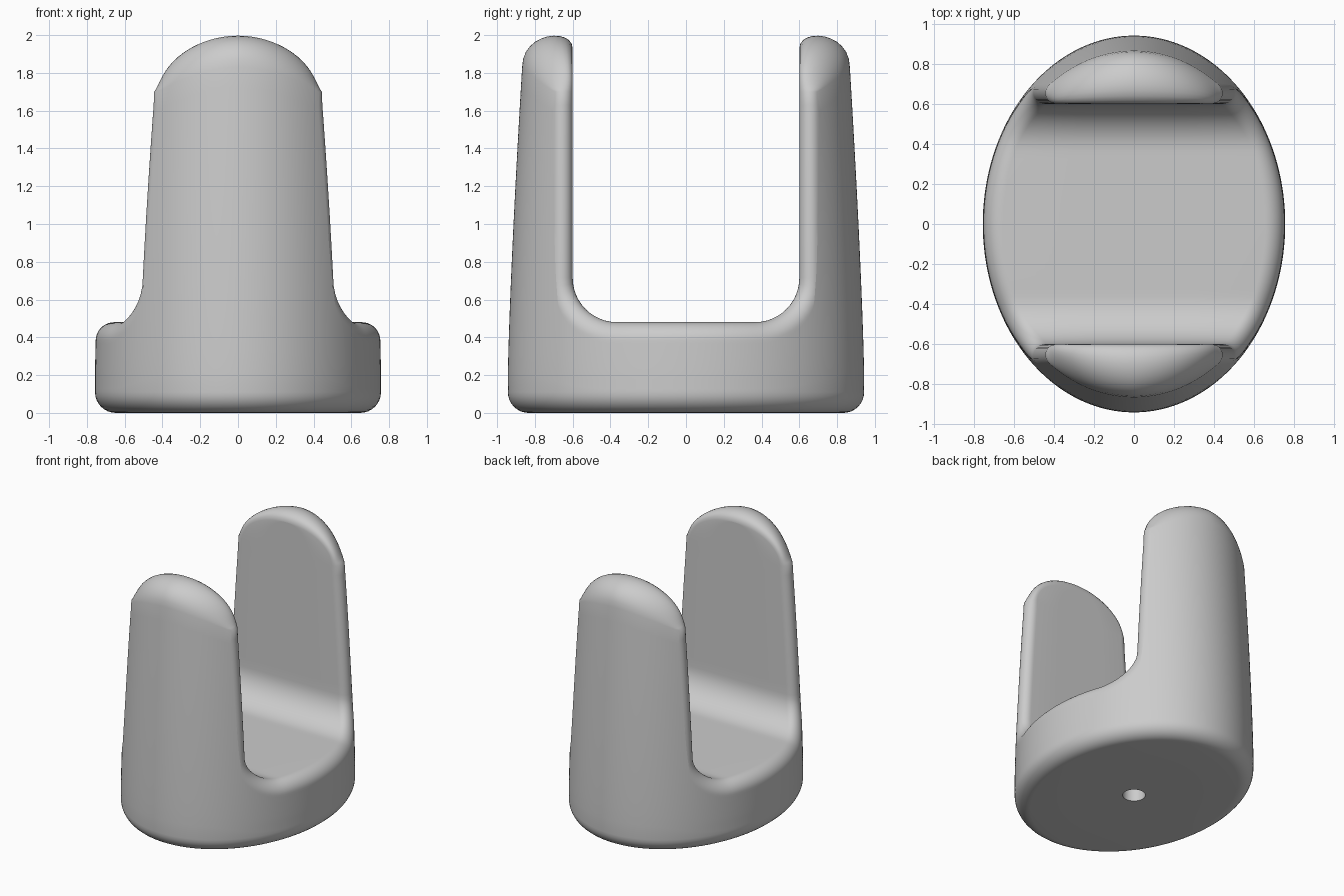
import bpy, bmesh, math
from mathutils import Vector

if "Cube" in bpy.data.objects:
    bpy.data.objects.remove(bpy.data.objects["Cube"])

FLOOR, WALL, BEND = 0.48, 0.60, 0.235     # channel floor height, wall offset, inner bend radius
LEG_TOP, BASE_R = 1.70, 0.11              # where the arch begins, bottom edge rounding
HOLE_R, HOLE_DEPTH = 0.08, 0.30


def lerp(a, b, t):
    return a + (b - a) * t


def radii(z):
    """Half axes of the tapering oval body at height z."""
    k = 1 - 0.08 * (max(z - 0.2, 0) / 1.63) ** 1.3
    return 0.757 * k, 0.943 * k


def outer(theta, z):
    a, b = radii(z)
    return Vector((a * math.cos(theta), b * math.sin(theta), z))


def bezier(p, c1, c2, q, n):
    return [p * (1 - t) ** 3 + c1 * 3 * t * (1 - t) ** 2 + c2 * 3 * t * t * (1 - t) + q * t ** 3
            for t in (k / n for k in range(n + 1))]


def rim(y, z, normal, r):
    """Rounded rim control points where the channel meets the oval body."""
    a, b = radii(z)
    c = Vector((a * math.sqrt(1 - (y / b) ** 2), y, z))
    n2 = Vector((c.x / a ** 2, y / b ** 2, 0)).normalized()
    d = normal.dot(n2)
    phi = math.acos(-d)
    turn = math.pi - phi
    length = r / math.tan(phi / 2)
    p = c - Vector((length, 0, 0))
    q = c - (normal - n2 * d).normalized() * length
    a, b = radii(q.z)
    theta = math.atan2(q.y / b, q.x / a)
    q = outer(theta, q.z)
    k = 4 / 3 * math.tan(turn / 4) / math.tan(turn / 2)
    return p, p + (c - p) * k, q + (c - q) * k, q, theta


def column(p, c1, c2, q, theta, base):
    """One strip of points: channel, rim, outside wall, underside, hole."""
    pts = [Vector((p.x * t, p.y, p.z)) for t in (0, 0.5)]
    pts += bezier(p, c1, c2, q, 12)
    rows = 16
    for k in range(1, rows + 1):
        pts.append(outer(lerp(theta, base, k / rows), lerp(q.z, BASE_R, k / rows)))
    a, b = radii(0)
    for k in range(1, 9):
        u = math.pi / 2 * k / 8
        s = BASE_R * (1 - math.cos(u))
        pts.append(Vector(((a - s) * math.cos(base), (b - s) * math.sin(base),
                           BASE_R * (1 - math.sin(u)))))
    ring = Vector((HOLE_R * math.cos(base), HOLE_R * math.sin(base), 0))
    pts.append(lerp(pts[-1], ring, 0.5))
    pts += [ring, ring + Vector((0, 0, HOLE_DEPTH)), Vector((0, 0, HOLE_DEPTH))]
    return pts


cols = []
rad = math.radians
# Flat floor of the channel
flat = WALL - BEND
for i in range(10):
    y = flat * i / 10
    cols.append(column(*rim(y, FLOOR, Vector((0, 0, 1)), 0.095), rad(lerp(0, 23, i / 10))))
# Bend from floor to wall
for i in range(12):
    u = math.pi / 2 * i / 12
    n = Vector((0, -math.sin(u), math.cos(u)))
    cols.append(column(*rim(flat + BEND * math.sin(u), FLOOR + BEND * (1 - math.cos(u)), n,
                            lerp(0.095, 0.066, i / 12)), rad(lerp(23, 40, i / 12))))
# Straight sides of the upright
back = Vector((0, -1, 0))
for i in range(14):
    z = lerp(FLOOR + BEND, LEG_TOP, i / 14)
    cols.append(column(*rim(WALL, z, back, 0.066), rad(lerp(40, 62, i / 14))))
# Arched top of the upright
p0, a0, b0, q0, t0 = rim(WALL, LEG_TOP, back, 0.064)
for i in range(21):
    u = math.pi / 2 * i / 20
    cu, su = math.cos(u), math.sin(u)
    p = Vector((p0.x * cu, WALL, LEG_TOP + 0.23 * su))
    theta = lerp(t0, math.pi / 2, i / 20)
    q = outer(theta, LEG_TOP + 0.13 * su)
    c1 = p + Vector((cu, 0, su)) * lerp((a0 - p0).length, 0.11, su)
    c2 = q + (b0 - q0) * cu + Vector((0, 0, 0.19 * su))
    cols.append(column(p, c1, c2, q, theta, rad(lerp(62, 90, i / 20))))

# Skin one quarter of the body
bm = bmesh.new()
grid = [[bm.verts.new(v) for v in c] for c in cols]
for c, d in zip(grid, grid[1:]):
    for j in range(len(c) - 1):
        bm.faces.new((c[j], c[j + 1], d[j + 1], d[j]))
bmesh.ops.remove_doubles(bm, verts=bm.verts, dist=1e-5)
mesh = bpy.data.meshes.new("cradle_body")
bm.to_mesh(mesh)
bm.free()

body = bpy.data.objects.new("cradle_body", mesh)
bpy.context.collection.objects.link(body)
grey = bpy.data.materials.new("plain grey")
grey.diffuse_color = (0.6, 0.6, 0.6, 1)
grey.use_nodes = True
grey.node_tree.nodes["Principled BSDF"].inputs["Base Color"].default_value = grey.diffuse_color
mesh.materials.append(grey)
bpy.context.view_layer.objects.active = body
body.select_set(True)
bpy.ops.object.shade_smooth_by_angle(angle=rad(40))

# Mirror the quarter to the other side and the other upright
mirror = body.modifiers.new("mirror", 'MIRROR')
mirror.use_axis = (True, True, False)
mirror.merge_threshold = 0.0005
